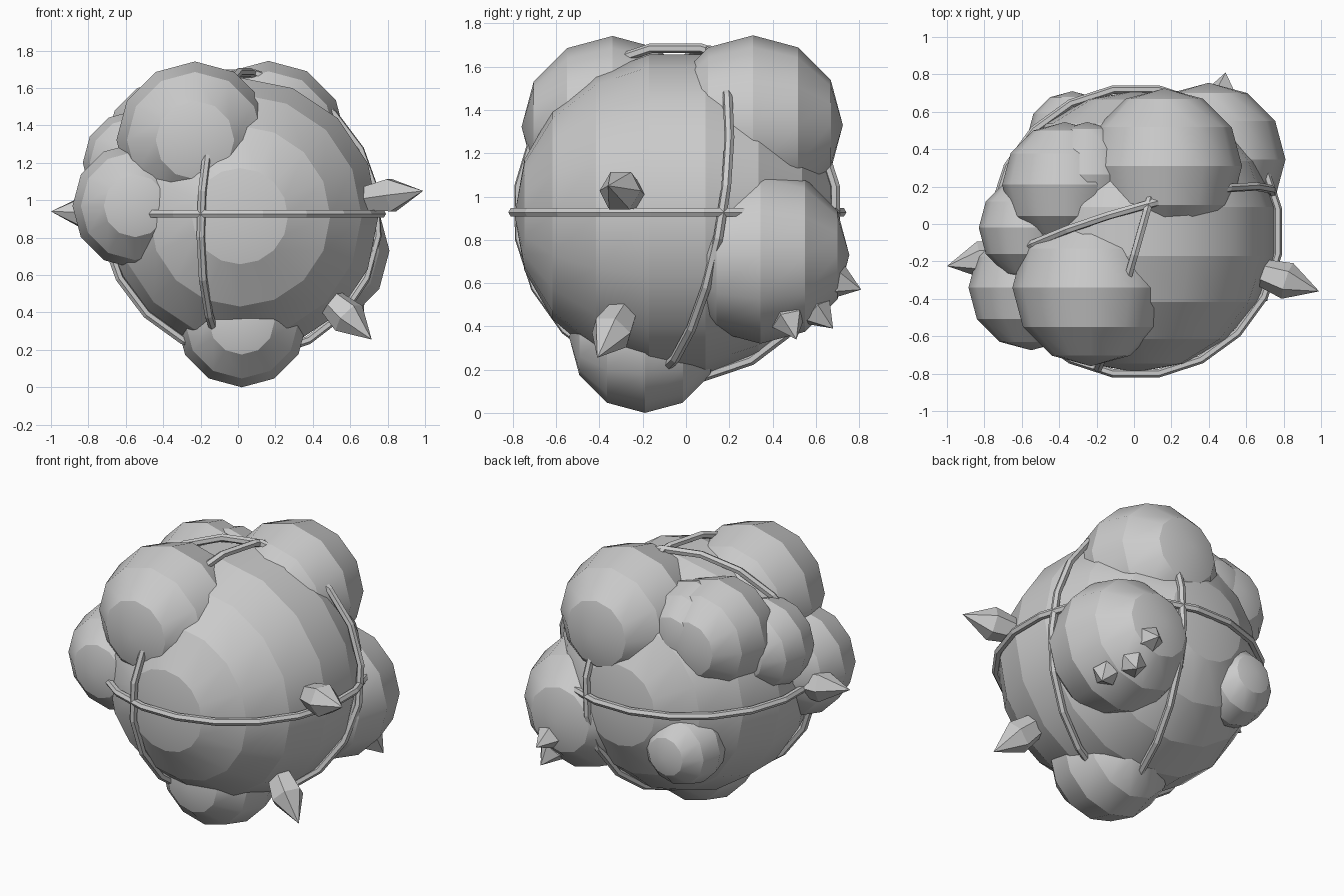
import bpy, bmesh, math
from mathutils import Vector, Matrix

if "Cube" in bpy.data.objects:
    bpy.data.objects.remove(bpy.data.objects["Cube"])

grey = bpy.data.materials.new("stone_grey")
grey.diffuse_color = (0.6, 0.6, 0.6, 1)
grey.use_nodes = True
grey.node_tree.nodes["Principled BSDF"].inputs["Base Color"].default_value = grey.diffuse_color
CENTRE = Vector((0.01, -0.04, 0.915))


def finish(bm, name):
    me = bpy.data.meshes.new(name)
    bmesh.ops.recalc_face_normals(bm, faces=bm.faces)
    bm.to_mesh(me)
    bm.free()
    ob = bpy.data.objects.new(name, me)
    bpy.context.collection.objects.link(ob)
    me.materials.append(grey)
    return ob


def ball(name, loc, r, segs=12, rings=6):
    """Low-poly ball with its poles along y; creases between the rings."""
    bm = bmesh.new()
    bmesh.ops.create_uvsphere(bm, u_segments=segs, v_segments=rings, radius=r)
    bmesh.ops.rotate(bm, verts=bm.verts, matrix=Matrix.Rotation(math.pi / 2, 3, 'X'))
    for e in bm.edges:
        e.smooth = abs(e.verts[0].co.y - e.verts[1].co.y) > 1e-4
    for f in bm.faces:
        f.smooth = True
    bmesh.ops.translate(bm, verts=bm.verts, vec=loc)
    return finish(bm, name)


def loft(name, start, axis, sections, sides):
    """Sections of (distance, radius) along an axis, closed at both ends."""
    axis = Vector(axis).normalized()
    rot = axis.to_track_quat('Z', 'Y')
    bm = bmesh.new()
    rows = []
    for d, r in sections:
        rows.append([bm.verts.new(Vector(start) + rot @ Vector((
            r * math.cos(2 * math.pi * i / sides), r * math.sin(2 * math.pi * i / sides), d)))
            for i in range(sides)])
    for a, b in zip(rows, rows[1:]):
        for i in range(sides):
            j = (i + 1) % sides
            bm.faces.new((a[i], a[j], b[j], b[i]))
    bm.faces.new(rows[0])
    bmesh.ops.remove_doubles(bm, verts=bm.verts, dist=1e-4)
    return finish(bm, name)


def band(name, normal, major=0.768, minor=0.023, n=20, m=6):
    """Thin hoop around the body in the plane with the given normal."""
    rot = Vector(normal).normalized().to_track_quat('Z', 'Y')
    c = CENTRE + Vector((0, 0, 0.012))
    bm = bmesh.new()
    v = []
    for i in range(n):
        t = 2 * math.pi * (i + 0.5) / n
        row = []
        for k in range(m):
            p = 2 * math.pi * k / m
            q = major + minor * math.cos(p)
            row.append(bm.verts.new(c + rot @ Vector((q * math.cos(t), q * math.sin(t), minor * math.sin(p)))))
        v.append(row)
    for i in range(n):
        for k in range(m):
            a, b, l = v[i], v[(i + 1) % n], (k + 1) % m
            bm.faces.new((a[k], b[k], b[l], a[l]))
    return finish(bm, name)


# Main body and the lumps growing out of it
ball("body", CENTRE, 0.752, 16, 9)
for name, loc, r in [
    ("top_front_lump", (-0.23, -0.34, 1.322), 0.42),
    ("top_back_lump", (0.163, 0.31, 1.33), 0.415),
    ("right_back_lump", (0.40, 0.345, 0.73), 0.41),
    ("left_front_lump", (-0.55, -0.34, 0.97), 0.335),
    ("left_back_lump", (-0.37, 0.21, 1.31), 0.335),
    ("left_inner_lump", (-0.25, 0.265, 1.34), 0.28),
    ("left_middle_lump", (-0.55, -0.02, 1.20), 0.28),
    ("back_low_lump", (-0.33, 0.47, 0.68), 0.24),
    ("bottom_lump", (0.02, -0.19, 0.35), 0.35),
]:
    ball(name, loc, r)

# Three hoops
band("level_band", (0, 0, 1))
band("front_back_band", (-0.58, 0.163, 0.021))
band("left_right_band", (0.166, -0.584, 0.0986))

# Large crystals: widening shaft with a pointed end
for name, tip in [("right_crystal", (0.99, -0.36, 1.05)),
                  ("low_crystal", (0.715, -0.41, 0.255)),
                  ("left_crystal", (-1.0, -0.225, 0.94))]:
    d = Vector(tip) - CENTRE
    L = d.length
    loft(name, CENTRE, d, [(L - 0.40, 0.06), (L - 0.18, 0.10), (L, 0)], 6)

# Small spikes on the right back lump
hub = Vector((0.40, 0.345, 0.73))
for i, tip in enumerate([(0.67, 0.51, 0.34), (0.55, 0.68, 0.39), (0.49, 0.81, 0.57)]):
    d = Vector(tip) - hub
    L = d.length
    loft("small_spike_%d" % (i + 1), hub, d, [(L - 0.2, 0.05), (L - 0.11, 0.08), (L, 0)], 5)
